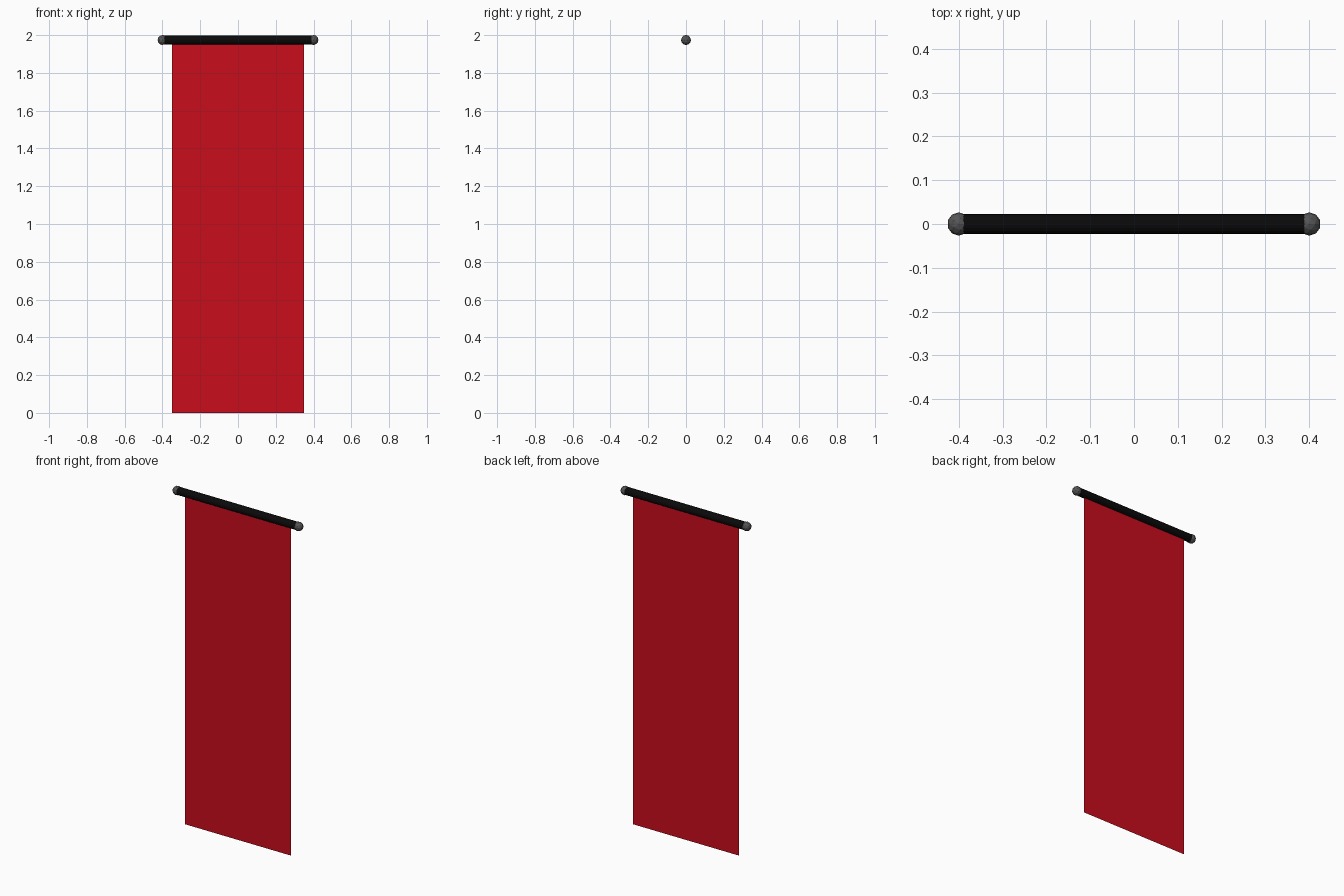
import bpy
from math import pi

if "Cube" in bpy.data.objects:
    bpy.data.objects.remove(bpy.data.objects["Cube"])

HALF_W = 0.35      # half banner width
ROD_Z = 1.974      # rod axis height
ROD_END = 0.40     # rod half length


def material(name, color):
    m = bpy.data.materials.new(name)
    m.diffuse_color = color
    m.use_nodes = True
    m.node_tree.nodes["Principled BSDF"].inputs["Base Color"].default_value = m.diffuse_color
    return m


def finish(name, mat=None):
    ob = bpy.context.object
    ob.name = name
    if mat:
        ob.data.materials.append(mat)
    return ob


red = material("red_cloth", (0.58, 0.004, 0.012, 1))
black = material("black_rod", (0.003, 0.003, 0.003, 1))
dark = material("dark_metal", (0.09, 0.09, 0.09, 1))

# Hanging cloth: a single flat sheet from the ground to the rod
bpy.ops.mesh.primitive_plane_add(size=1, location=(0, 0, ROD_Z / 2), rotation=(pi / 2, 0, 0))
cloth = finish("banner_cloth", red)
cloth.scale = (2 * HALF_W, ROD_Z, 1)

# Horizontal rod
bpy.ops.mesh.primitive_cylinder_add(vertices=16, radius=0.023, depth=2 * ROD_END,
                                    location=(0, 0, ROD_Z), rotation=(0, pi / 2, 0))
finish("rod", black)

# Faceted ball at each end of the rod
for side, label in ((-1, "left"), (1, "right")):
    bpy.ops.mesh.primitive_ico_sphere_add(subdivisions=2, radius=0.0265,
                                          location=(side * ROD_END, 0, ROD_Z))
    finish("finial_" + label, dark)
